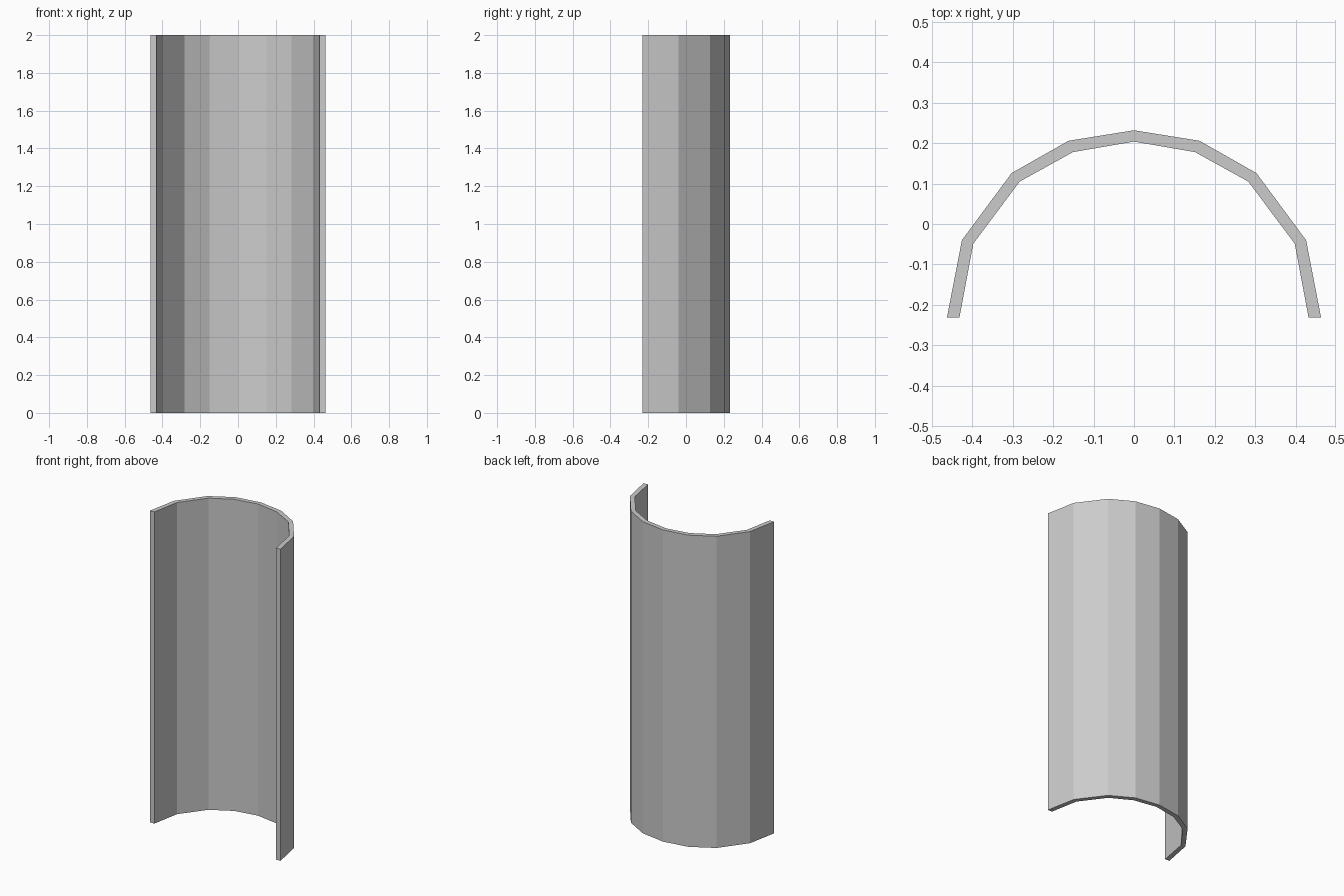
import bpy
import bmesh

if "Cube" in bpy.data.objects:
    bpy.data.objects.remove(bpy.data.objects["Cube"])

HEIGHT = 2.0

# Right half of the outer and inner outlines, from the open end to the crown
outer = [(0.463, -0.231), (0.426, -0.040), (0.303, 0.126), (0.162, 0.206), (0.0, 0.232)]
inner = [(0.432, -0.231), (0.398, -0.049), (0.283, 0.105), (0.151, 0.178), (0.0, 0.204)]


def mirrored(half):
    """Complete an outline by mirroring it across x = 0."""
    return half + [(-x, y) for x, y in reversed(half[:-1])]


# Curved wall: strip of quads between the two outlines, extruded upward
bm = bmesh.new()
out_v = [bm.verts.new((x, y, 0)) for x, y in mirrored(outer)]
in_v = [bm.verts.new((x, y, 0)) for x, y in mirrored(inner)]
strip = [bm.faces.new((out_v[i], out_v[i + 1], in_v[i + 1], in_v[i]))
         for i in range(len(out_v) - 1)]
result = bmesh.ops.extrude_face_region(bm, geom=strip, use_keep_orig=True)
top = [g for g in result["geom"] if isinstance(g, bmesh.types.BMVert)]
bmesh.ops.translate(bm, verts=top, vec=(0, 0, HEIGHT))
bmesh.ops.recalc_face_normals(bm, faces=bm.faces)

mesh = bpy.data.meshes.new("curved_wall")
bm.to_mesh(mesh)
bm.free()
wall = bpy.data.objects.new("curved_wall", mesh)
bpy.context.collection.objects.link(wall)
